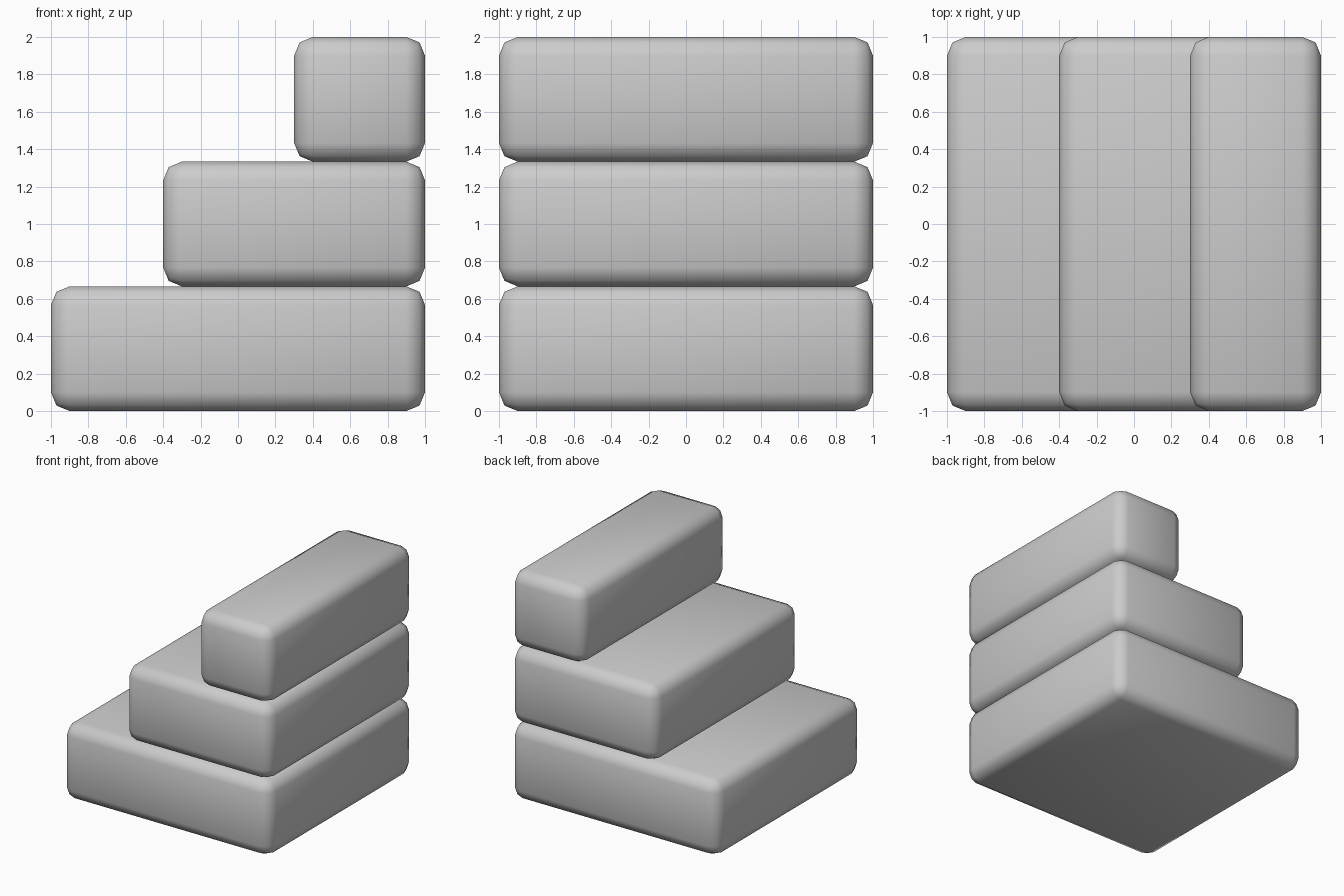
import bpy

if "Cube" in bpy.data.objects:
    bpy.data.objects.remove(bpy.data.objects["Cube"])

STEP_H = 2 / 3


def rounded_step(name, x0, x1, z0):
    """Full-depth block with softly rounded edges."""
    bpy.ops.mesh.primitive_cube_add(size=1, location=((x0 + x1) / 2, 0, z0 + STEP_H / 2))
    ob = bpy.context.object
    ob.name = name
    ob.scale = (x1 - x0, 2, STEP_H)
    bpy.ops.object.transform_apply(location=False, rotation=False, scale=True)
    bevel = ob.modifiers.new("rounded_edges", 'BEVEL')
    bevel.width = 0.1
    bevel.segments = 2
    bevel.limit_method = 'NONE'
    bpy.ops.object.shade_smooth()


# Three stacked steps, flush at the right-hand side
for i, (name, left) in enumerate((("bottom_step", -1.0),
                                  ("middle_step", -0.4),
                                  ("top_step", 0.3))):
    rounded_step(name, left, 1.0, i * STEP_H)
